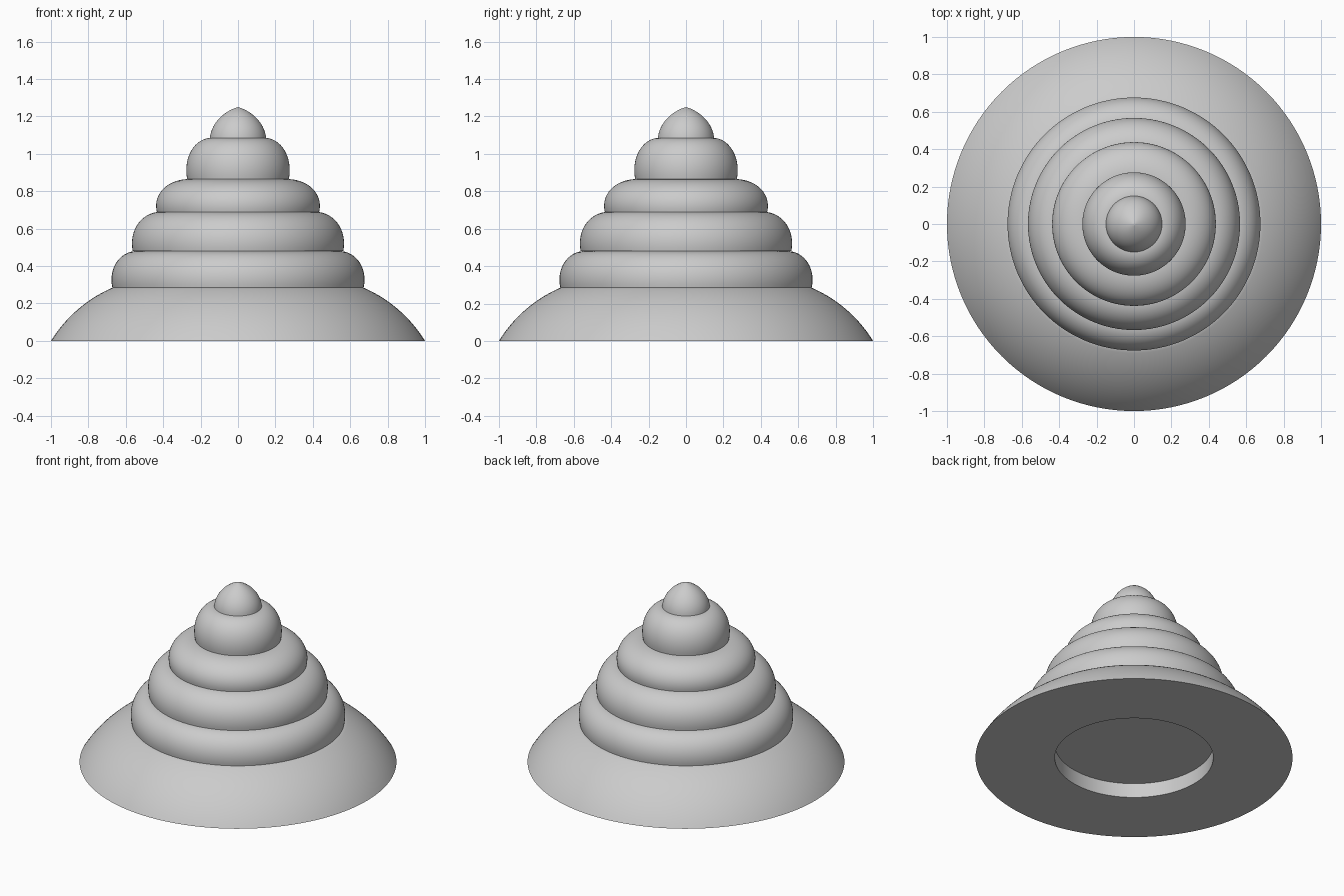
import bpy
import bmesh
import math
from mathutils import Vector, geometry

cube = bpy.data.objects.get("Cube")
if cube:
    bpy.data.objects.remove(cube, do_unlink=True)

grey = bpy.data.materials.new("plain grey")
grey.use_nodes = True
grey.diffuse_color = (0.6, 0.6, 0.6, 1)
grey.node_tree.nodes["Principled BSDF"].inputs["Base Color"].default_value = (0.6, 0.6, 0.6, 1)


def curve(p0, c0, c1, p1, steps=20):
    """Bezier profile as (radius, height) points."""
    pts = [Vector((r, 0, z)) for r, z in (p0, c0, c1, p1)]
    return [(p.x, p.z) for p in geometry.interpolate_bezier(*pts, steps)]


def lathe(name, profile, steps=128):
    """Solid of revolution around z."""
    bm = bmesh.new()
    verts = [bm.verts.new((r, 0, z)) for r, z in profile]
    edges = [bm.edges.new(pair) for pair in zip(verts, verts[1:])]
    bmesh.ops.spin(bm, geom=verts + edges, cent=(0, 0, 0), axis=(0, 0, 1),
                   angle=math.tau, steps=steps)
    bmesh.ops.remove_doubles(bm, verts=bm.verts, dist=0.0005)
    bmesh.ops.recalc_face_normals(bm, faces=bm.faces)
    mesh = bpy.data.meshes.new(name)
    bm.to_mesh(mesh)
    bm.free()
    mesh.materials.append(grey)
    obj = bpy.data.objects.new(name, mesh)
    bpy.context.collection.objects.link(obj)
    bpy.ops.object.select_all(action="DESELECT")
    obj.select_set(True)
    bpy.context.view_layer.objects.active = obj
    bpy.ops.object.shade_smooth_by_angle(angle=math.radians(30))


# Flared base with a round recess underneath
flare = curve((1, 0), (0.92, 0.13), (0.80, 0.23), (0.67, 0.285))
lathe("flared_base", [(0, 0.1), (0.5, 0.1), (0.5, 0)] + flare + [(0, 0.285)])

# Stacked rounded tiers: bottom radius, bottom, top radius, top
tiers = [
    (0.672, 0.285, 0.55, 0.48),
    (0.563, 0.48, 0.42, 0.69),
    (0.434, 0.69, 0.27, 0.865),
    (0.272, 0.865, 0.15, 1.085),
]
for i, (r0, z0, r1, z1) in enumerate(tiers, 1):
    h, w = z1 - z0, r0 - r1
    side = curve((r0, z0), (r0 + 0.022, z0 + h * 0.55), (r1 + w * 0.65, z1 - h * 0.02), (r1, z1))
    lathe(f"tier_{i}", [(0, z0)] + side + [(0, z1)])

# Slightly pointed tip
tip = curve((0.15, 1.085), (0.142, 1.17), (0.07, 1.23), (0, 1.25))
lathe("pointed_tip", [(0, 1.085)] + tip)
